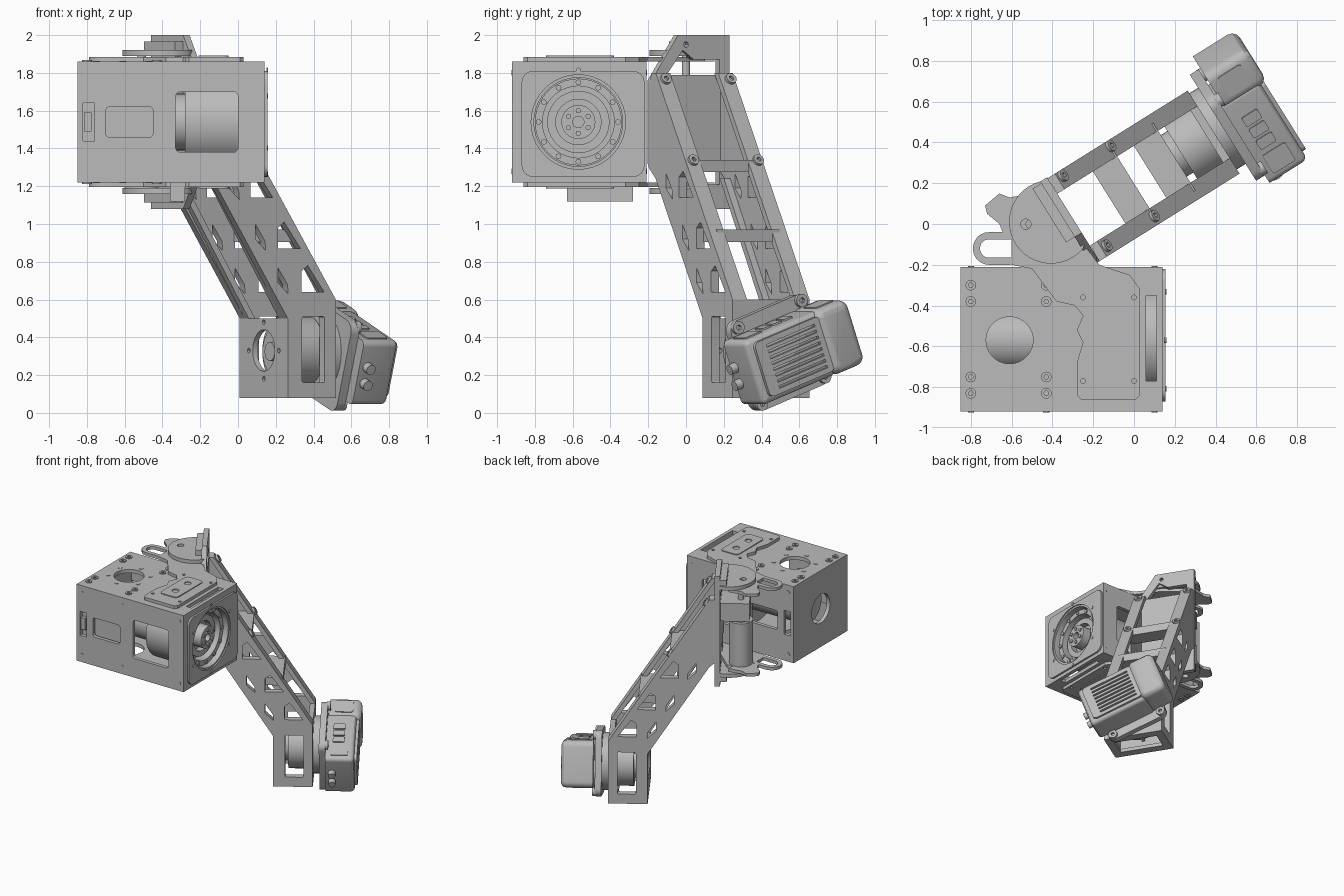
import bpy, bmesh, math
from mathutils import Matrix, Vector

cube = bpy.data.objects.get("Cube")
if cube:
    bpy.data.objects.remove(cube, do_unlink=True)

grey = bpy.data.materials.new("machined_grey")
grey.use_nodes = True
tone = (0.5, 0.5, 0.5, 1)
grey.diffuse_color = tone
grey.node_tree.nodes["Principled BSDF"].inputs["Base Color"].default_value = tone

# Reference directions: world axes, the leg frame (U outward, V across) and the rolled foot frame
X, Y, Z = Vector((1, 0, 0)), Vector((0, 1, 0)), Vector((0, 0, 1))
yaw, roll = math.radians(32), math.radians(20)
U = X * math.cos(yaw) + Y * math.sin(yaw)
V = Z.cross(U)
FX = V * math.cos(roll) + Z * math.sin(roll)
FY = U.cross(FX)
FOOT = V * 0.18 + Z * 0.325
MID = 1.54  # mirror height of the hip


def circle(cx, cy, r, n=40):
    return [(cx + r * math.cos(2 * math.pi * i / n), cy + r * math.sin(2 * math.pi * i / n)) for i in range(n)]


def rrect(x0, y0, x1, y1, r=0.0):
    if r == 0:
        return [(x0, y0), (x1, y0), (x1, y1), (x0, y1)]
    pts = []
    for k, (cx, cy) in enumerate([(x1 - r, y1 - r), (x0 + r, y1 - r), (x0 + r, y0 + r), (x1 - r, y0 + r)]):
        for i in range(7):
            a = math.pi / 2 * (k + i / 6)
            pts.append((cx + r * math.cos(a), cy + r * math.sin(a)))
    return pts


def plate(name, outline, lo, hi, ax=X, ay=Y, origin=Vector(), holes=(), bevel=0):
    """Filled outline with holes, extruded from lo to hi along ax x ay."""
    cu = bpy.data.curves.new(name, "CURVE")
    cu.dimensions, cu.fill_mode, cu.extrude = "2D", "BOTH", (hi - lo) / 2
    for loop in [outline, *holes]:
        sp = cu.splines.new("POLY")
        sp.points.add(len(loop) - 1)
        for p, (a, b) in zip(sp.points, loop):
            p.co = (a, b, 0, 1)
        sp.use_cyclic_u = True
    tmp = bpy.data.objects.new(name + "_outline", cu)
    bpy.context.collection.objects.link(tmp)
    dg = bpy.context.evaluated_depsgraph_get()
    me = bpy.data.meshes.new_from_object(tmp.evaluated_get(dg))
    bpy.data.objects.remove(tmp, do_unlink=True)
    n = ax.cross(ay)
    rot = Matrix((ax, ay, n)).transposed().to_4x4()
    me.transform(Matrix.Translation(origin + n * (lo + hi) / 2) @ rot)
    bm = bmesh.new()
    bm.from_mesh(me)
    bmesh.ops.remove_doubles(bm, verts=bm.verts, dist=1e-5)
    if bevel:
        bmesh.ops.dissolve_limit(bm, angle_limit=0.01, verts=bm.verts, edges=bm.edges)
        rim = [e for e in bm.edges if len(e.link_faces) == 2 and e.calc_face_angle(0) > 1
               and all((v.co - origin).dot(n) > hi - 1e-3 for v in e.verts)]
        bmesh.ops.bevel(bm, geom=rim, offset=bevel, segments=3, profile=0.5, affect="EDGES")
    bmesh.ops.recalc_face_normals(bm, faces=bm.faces)
    bm.to_mesh(me)
    bm.free()
    me.materials.clear()
    me.materials.append(grey)
    ob = bpy.data.objects.new(name, me)
    bpy.context.collection.objects.link(ob)
    bpy.ops.object.select_all(action="DESELECT")
    ob.select_set(True)
    bpy.context.view_layer.objects.active = ob
    bpy.ops.object.shade_smooth_by_angle(angle=math.radians(30))


def mirrored(name, outline, lo, hi, holes=(), ax=X, ay=Y):
    """Horizontal plate at the top, repeated below the hip mid height."""
    plate("upper_" + name, outline, lo, hi, ax, ay, holes=holes)
    plate("lower_" + name, outline, 2 * MID - hi, 2 * MID - lo, ax, ay, holes=holes)


# Housing walls
x0, x1, y0, y1, z0, z1 = -0.85, 0.14, -0.92, -0.21, 1.22, 1.86
cy = -0.57
mirrored("housing_wall", rrect(x0, y0, x1, y1), z1 - 0.03, z1,
         [circle(-0.61, cy, 0.115), rrect(0.06, -0.77, 0.12, -0.35)])
windows = [rrect(-0.33, 1.38, 0, 1.7, 0.025), rrect(-0.7, 1.46, -0.45, 1.62, 0.02), rrect(-0.83, 1.44, -0.76, 1.64)]
for side, lo in (("front", -y0 - 0.03), ("back", -y1)):
    plate(side + "_housing_wall", rrect(x0, z0, x1, z1), lo, lo + 0.03, X, Z, holes=windows)
    for x in (-0.8, -0.43, 0.1):
        for z in (1.28, 1.8):
            plate(side + "_wall_screw", circle(x, z, 0.015, 12), lo - 0.003, lo + 0.033, X, Z)
plate("left_housing_wall", rrect(y0, z0, y1, z1), x0, x0 + 0.03, Y, Z, holes=[circle(cy, MID, 0.12)])
plate("right_housing_wall", rrect(y0, z0, y1, z1), x1 - 0.03, x1, Y, Z, holes=[circle(cy, MID, 0.25)])
plate("window_backing", rrect(-0.72, 1.43, -0.43, 1.65), 0.86, 0.87, X, Z)
plate("connector_backing", rrect(-0.84, 1.42, -0.75, 1.66), 0.87, 0.885, X, Z)
plate("connector", rrect(-0.815, 1.49, -0.775, 1.59), 0.885, 0.915, X, Z)
for x in (-0.8, -0.43):
    for y in (-0.3, -0.38, -0.75, -0.83):
        mirrored("housing_screw", circle(x, y, 0.026, 16), z1 - 0.01, z1 + 0.008, [circle(x, y, 0.012, 6)])
for i in range(6):
    a = math.pi / 6 + i * math.pi / 3
    mirrored("port_screw", circle(-0.61 + 0.16 * math.cos(a), cy + 0.16 * math.sin(a), 0.018, 12), z1 - 0.01, z1 + 0.003)

# Rotary drive inside the housing
plate("drive_cover", rrect(-0.87, 1.25, -0.22, 1.81, 0.06), x1, 0.155, Y, Z, holes=[circle(cy, MID, 0.25)])
plate("drive_sleeve", circle(cy, MID, 0.255), -0.02, 0.145, Y, Z, holes=[circle(cy, MID, 0.235)])
plate("drive_drum", circle(cy, MID, 0.25), -0.28, 0.02, Y, Z)
plate("drive_tail_motor", circle(cy, MID, 0.15), -0.75, -0.28, Y, Z)
for i, (r, hole, top) in enumerate([(0.23, 0.19, 0.1), (0.165, 0.12, 0.07), (0.09, 0.03, 0.12)]):
    plate("drive_ring_" + str(i + 1), circle(cy, MID, r), 0.02, top, Y, Z, holes=[circle(cy, MID, hole)])
for i in range(12):
    a = i * math.pi / 6
    plate("drive_screw", circle(cy + 0.21 * math.cos(a), MID + 0.21 * math.sin(a), 0.015, 10), 0.09, 0.11, Y, Z)
    if i % 2:
        plate("hub_screw", circle(cy + 0.06 * math.cos(a), MID + 0.06 * math.sin(a), 0.014, 10), 0.11, 0.13, Y, Z)
        plate("cover_screw", circle(cy + 0.275 * math.cos(a), MID + 0.275 * math.sin(a), 0.013, 10), 0.15, 0.16, Y, Z)

# Hip plates above and below the housing
mirrored("hip_plate", [(-0.26, -0.86), (0.01, -0.86), (0.03, -0.84), (0.03, -0.32), (-0.02, -0.25), (-0.17, -0.2),
                       (-0.3, -0.03), (-0.45, 0.1), (-0.6, 0.06), (-0.6, -0.2), (-0.5, -0.22), (-0.38, -0.38),
                       (-0.29, -0.4), (-0.25, -0.45), (-0.28, -0.52), (-0.25, -0.58), (-0.28, -0.68), (-0.28, -0.84)],
         1.86, 1.885, [circle(x, y, 0.012, 12) for x in (-0.25, 0.0) for y in (-0.77, -0.36)])
mirrored("cable_hook", rrect(-0.79, -0.2, -0.53, -0.04, 0.079), 1.86, 1.885, [rrect(-0.755, -0.165, -0.565, -0.075, 0.044)])
mirrored("stop_lug", [(-0.72, 0.05), (-0.73, 0.09), (-0.66, 0.15), (-0.61, 0.13), (-0.5, 0.15), (-0.5, 0), (-0.64, -0.05), (-0.66, 0.0)], 1.86, 1.885)
mirrored("hip_pad", rrect(-0.21, -0.74, -0.05, -0.38, 0.03), 1.885, 1.892, [circle(-0.13, y, 0.027, 20) for y in (-0.48, -0.64)])
# Half disc, cut flat where it meets the hip back plate
mirrored("hip_disc", [(min(u, -0.26), v) for u, v in circle(-0.34, 0.225, 0.205)], 1.89, 1.92, [circle(-0.45, 0.28, 0.025, 20)], U, V)
mirrored("hip_clamp", rrect(-0.33, 0.1, -0.27, 0.41), 1.92, 1.965, ax=U, ay=V)
plate("lower_bearing", rrect(-0.63, 1.12, -0.28, 1.22), -0.36, -0.28, Y, Z)

# Hip motor and its back plate
for name, r, lo, hi in (("hip_motor", 0.09, 1.19, 1.58), ("hip_motor_cap", 0.06, 1.58, 1.64), ("hip_shaft", 0.022, 1.64, 1.9)):
    plate(name, circle(-0.51, 0, r), lo, hi)
plate("motor_bracket", rrect(0.1, 1.6, 0.36, 1.75), -0.5, -0.25, V, Z)
notch = [[(0.03, z(1.79)), (0.13, z(1.92)), (0.2, z(1.87)), (0.36, z(1.87)), (0.36, z(1.79))]
         for z in (lambda h: h, lambda h: 2 * MID - h)]
plate("hip_back_plate", [(-0.065, 1.76), (0.1, 2.0), (0.42, 2.0), (0.42, 1.08), (0.1, 1.08), (-0.065, 1.32)],
      -0.28, -0.24, V, Z, holes=notch + [circle(0.15, z, 0.015, 12) for z in (1.95, 1.13)])

# Leg side plates with triangular lightening holes, and the flanges along their edges
outer = lambda z: 0.57 - 0.64 * (z - 0.6)
inner = lambda z: 0.27 - 0.61 * (z - 0.5)
cuts = [rrect(0.36, 0.16, 0.5, 0.51, 0.01)]
for z in (1.2, 0.93, 0.7):
    cuts.append([(outer(z + 0.08) - 0.06, z + 0.08), (outer(z - 0.08) - 0.06, z - 0.06), (outer(z) - 0.15, z - 0.06), (outer(z) - 0.15, z + 0.05)])
    cuts.append([(inner(z) + 0.06, z + 0.07), (inner(z) + 0.06, z - 0.01), (inner(z - 0.09) + 0.07, z - 0.07), (inner(z) + 0.12, z - 0.02)])
side = [(0.27, 0.08), (0.57, 0.08), (0.57, 0.6), (outer(1.8), 1.8), (-0.24, 1.8), (-0.27, 1.73), (-0.27, 1.3), (-0.2, 1.24), (0.27, 0.5)]
for name, lo, flange in (("right", 0.015, -0.025), ("left", -0.415, -0.415)):
    plate(name + "_leg_plate", side, lo, lo + 0.05, U, Z, holes=cuts)
    for edge, line, d, bottom, top in (("outer", outer, -0.04, 0.6, 1.8), ("inner", inner, 0.04, 0.5, 1.24)):
        band = [(line(bottom), bottom), (line(top), top), (line(top) + d, top), (line(bottom) + d, bottom)]
        plate(name + "_" + edge + "_flange", band, flange, flange + 0.09, U, Z)

# Cross members, ankle box and rail screws
for z in (1.31, 0.94):
    plate("leg_cross_web", rrect(outer(z) - 0.15, -0.02, outer(z) - 0.01, 0.37), z - 0.035, z + 0.03, U, V)
plate("ankle_rear_wall", rrect(-0.065, 0.08, 0.415, 0.5), 0.27, 0.3, V, Z,
      holes=[circle(0.175, 0.33, 0.11)] + [circle(0.175 + a, 0.33 + b, 0.013, 12) for a, b in ((0.15, 0), (-0.15, 0), (0, 0.15), (0, -0.15))])
plate("ankle_front_wall", rrect(-0.065, 0.08, 0.415, 0.6), 0.53, 0.57, V, Z, holes=[circle(0.175, 0.33, 0.19)])
plate("ankle_floor", rrect(0.27, -0.065, 0.57, 0.415), 0.08, 0.11, U, V, holes=[rrect(0.34, 0.0, 0.5, 0.35)])
n = (U + Z * 0.64).normalized()
for z in (1.76, 1.33):
    for v in (-0.02, 0.385):
        at = U * (outer(z) - 0.01) + V * v + Z * z
        plate("rail_screw", circle(0, 0, 0.03, 20), -0.02, 0.025, V, V.cross(n) * -1, at, holes=[circle(0, 0, 0.014, 6)])

# Ankle drive: hub, drum, flange with screws
for name, r, lo, hi in (("ankle_hub", 0.05, 0.31, 0.34), ("ankle_boss", 0.12, 0.34, 0.38), ("ankle_drum", 0.185, 0.38, 0.6), ("ankle_rim", 0.22, 0.57, 0.63)):
    plate(name, circle(0, 0, r), lo, hi, FX, FY, FOOT)
plate("ankle_flange", rrect(-0.265, -0.255, 0.24, 0.25, 0.06), 0.62, 0.67, FX, FY, FOOT)
for a in (-0.22, 0.2):
    for b in (-0.215, 0.215):
        plate("flange_screw", circle(a, b, 0.035, 20), 0.66, 0.69, FX, FY, FOOT, holes=[circle(a, b, 0.015, 6)])

# Foot actuator: finned body and smooth tail
plate("actuator_body", rrect(-0.33, -0.185, 0.16, 0.175, 0.03), 0.67, 0.89, FX, FY, FOOT, bevel=0.03)
plate("actuator_tail", rrect(0.12, -0.185, 0.335, 0.18, 0.05), 0.68, 0.925, FX, FY, FOOT, bevel=0.045)
plate("fin_cover", rrect(-0.29, -0.155, 0.14, 0.15, 0.03), 0.885, 0.91, FX, FY, FOOT,
      holes=[rrect(-0.22, y - 0.007, 0.1, y + 0.007) for y in [-0.12 + i * 0.033 for i in range(8)]])

# Panels, vents and plugs on the actuator sides
plate("tail_panel", rrect(0.72, 0.17, 0.86, 0.29, 0.02), 0.179, 0.186, U, FX, FOOT)
plate("port_panel", rrect(0.71, -0.29, 0.84, -0.18, 0.01), 0.174, 0.182, U, FX, FOOT)
for x in (-0.15, -0.08, -0.01):
    plate("vent", rrect(0.72, x, 0.81, x + 0.055, 0.01), 0.174, 0.184, U, FX, FOOT)
for y in (-0.06, 0.03):
    plate("cable_plug", circle(0.72, y, 0.028, 20), 0.32, 0.37, U, FY, FOOT)
